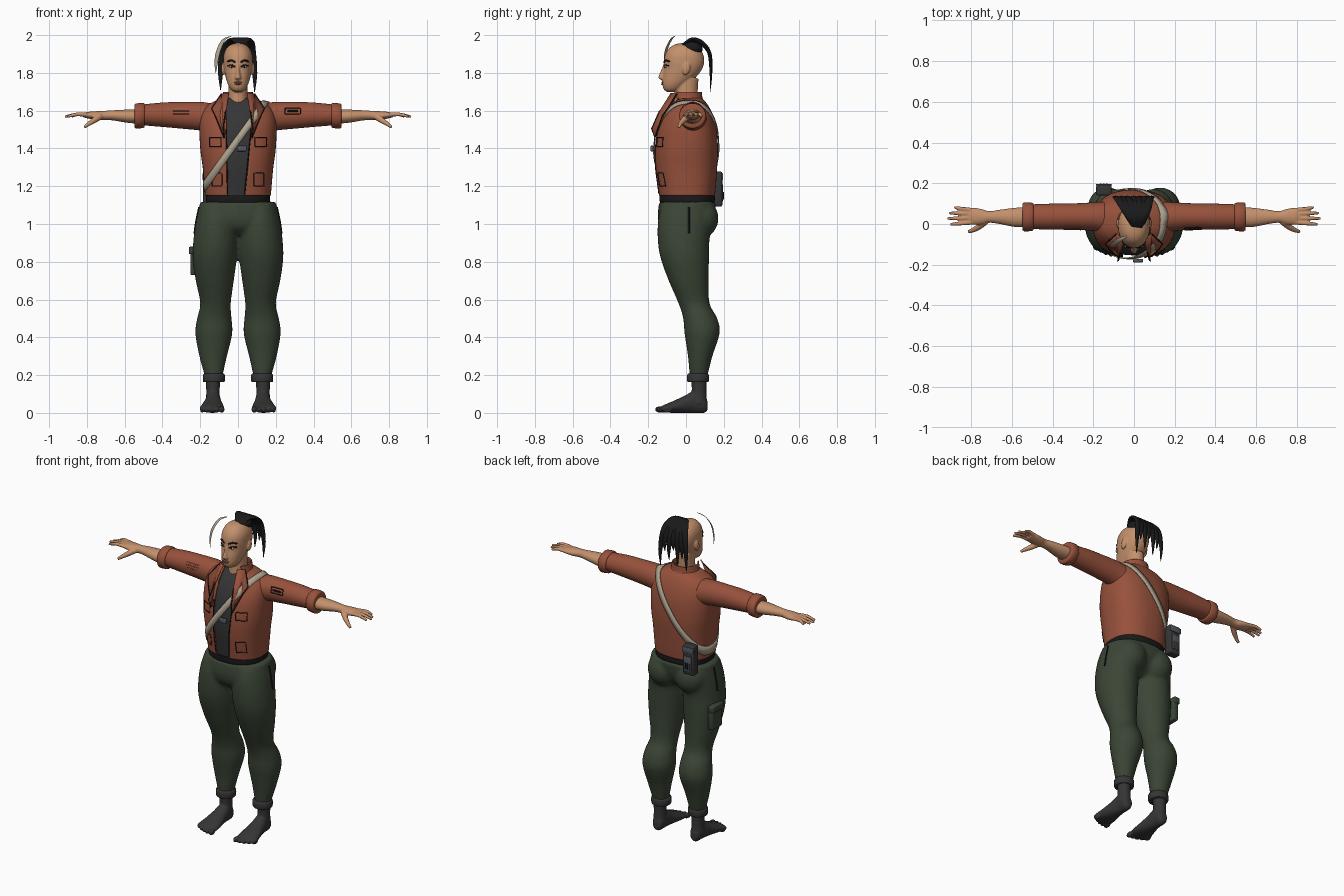
import bpy, bmesh, math
from mathutils import Vector, Matrix
from mathutils.bvhtree import BVHTree

if "Cube" in bpy.data.objects:
    bpy.data.objects.remove(bpy.data.objects["Cube"])


def material(name, r, g, b):
    m = bpy.data.materials.new(name)
    m.use_nodes = True
    m.diffuse_color = (r, g, b, 1)
    m.node_tree.nodes["Principled BSDF"].inputs["Base Color"].default_value = (r, g, b, 1)
    return m


SKIN = material("skin", .55, .28, .15)
RUST = material("rust_cloth", .31, .083, .045)
GREEN = material("green_cloth", .043, .06, .036)
DARK = material("dark_cloth", .036, .036, .038)
BLACK = material("black", .01, .01, .011)
BONE = material("bone_strap", .42, .36, .27)
LIP = material("lip", .33, .13, .09)
GREY = material("grey_metal", .09, .1, .115)
WHITE = material("eye_white", .65, .62, .58)


def spline(rows, steps):
    """Catmull-Rom through a list of tuples."""
    out = []
    for i in range(len(rows) - 1):
        a, b, c, d = (rows[max(0, min(len(rows) - 1, i + k))] for k in (-1, 0, 1, 2))
        for s in range(steps):
            t = s / steps
            out.append(tuple(q + .5 * t * (r - p + t * (2*p - 5*q + 4*r - w + t * (3*q - 3*r + w - p)))
                             for p, q, r, w in zip(a, b, c, d)))
    return out + [tuple(rows[-1])]


def skin_rings(bm, rings, caps=True):
    vs = [[bm.verts.new(p) for p in ring] for ring in rings]
    n = len(vs[0])
    for lo, hi in zip(vs, vs[1:]):
        for i in range(n):
            bm.faces.new((lo[i], lo[(i + 1) % n], hi[(i + 1) % n], hi[i]))
    if caps:
        bm.faces.new(vs[0][::-1])
        bm.faces.new(vs[-1])


def loft(bm, rows, axis="z", seg=32, power=2, steps=4, caps=True):
    """Rows are (position, a min, a max, b min, b max) along the axis."""
    rings = []
    for t, a0, a1, b0, b1 in spline(rows, steps):
        ring = []
        for i in range(seg):
            c, s = math.cos(math.tau * i / seg), math.sin(math.tau * i / seg)
            c, s = (math.copysign(abs(k) ** (2 / power), k) for k in (c, s))
            a, b = (a0 + a1 + (a1 - a0) * c) / 2, (b0 + b1 + (b1 - b0) * s) / 2
            ring.append({"z": (a, b, t), "x": (t, a, b), "y": (a, t, b)}[axis])
        rings.append(ring)
    skin_rings(bm, rings, caps)


def tube(bm, pts, radii, side=(1, 0, 0), flat=1, seg=8, steps=1):
    data = spline([tuple(p) + (r,) for p, r in zip(pts, radii)], steps)
    pos, rings = [Vector(d[:3]) for d in data], []
    for i, p in enumerate(pos):
        tan = (pos[min(i + 1, len(pos) - 1)] - pos[max(i - 1, 0)]).normalized()
        u = Vector(side)
        u = (u - tan * u.dot(tan)).normalized()
        v = tan.cross(u)
        rings.append([p + data[i][3] * (u * math.cos(math.tau * k / seg) + v * flat * math.sin(math.tau * k / seg))
                      for k in range(seg)])
    skin_rings(bm, rings)


def ball(bm, centre, size, tilt=0):
    m = Matrix.Translation(centre) @ Matrix.Rotation(tilt, 4, "X") @ Matrix.Diagonal((*size, 1))
    bmesh.ops.create_uvsphere(bm, u_segments=20, v_segments=12, radius=1, matrix=m)


def box(bm, centre, size, bevel=.004):
    m = Matrix.Translation(centre) @ Matrix.Diagonal((*size, 1))
    new = bmesh.ops.create_cube(bm, size=1, matrix=m)["verts"]
    edges = list({e for v in new for e in v.link_edges})
    bmesh.ops.bevel(bm, geom=edges, offset=bevel, segments=2, affect="EDGES", profile=.5)


def mirror(bm):
    geo = bmesh.ops.duplicate(bm, geom=bm.verts[:] + bm.edges[:] + bm.faces[:])["geom"]
    bmesh.ops.scale(bm, vec=(-1, 1, 1), verts=[g for g in geo if isinstance(g, bmesh.types.BMVert)])
    bmesh.ops.reverse_faces(bm, faces=[g for g in geo if isinstance(g, bmesh.types.BMFace)])


def finish(name, bm, mat, voxel=0, relax=4, thick=0, angle=50):
    bmesh.ops.recalc_face_normals(bm, faces=bm.faces)
    me = bpy.data.meshes.new(name)
    bm.to_mesh(me)
    me.materials.append(mat)
    me.shade_smooth()
    me.set_sharp_from_angle(angle=math.radians(angle))
    ob = bpy.data.objects.new(name, me)
    bpy.context.scene.collection.objects.link(ob)
    if voxel:
        r = ob.modifiers.new("blend", "REMESH")
        r.mode, r.voxel_size, r.use_smooth_shade = "VOXEL", voxel, True
        s = ob.modifiers.new("relax", "SMOOTH")
        s.factor, s.iterations = .5, relax
    if thick:
        ob.modifiers.new("thickness", "SOLIDIFY").thickness = thick
    return ob


def part(name, mat, *calls, both=False, **kw):
    """Each call is (builder, arguments...)."""
    bm = bmesh.new()
    for fn, *args in calls:
        opts = args.pop() if isinstance(args[-1], dict) else {}
        fn(bm, *args, **opts)
    if both:
        mirror(bm)
    tree = BVHTree.FromBMesh(bm)
    finish(name, bm, mat, **kw)
    return tree


def sym(rows):
    return [(z, -x, x, a, b) for z, x, a, b in rows]


def drape(tree, pts, steps=6):
    """Drop (x, z) points onto a surface from the front."""
    fine = [Vector(a).lerp(Vector(b), k / steps) for a, b in zip(pts, pts[1:]) for k in range(steps)] + [Vector(pts[-1])]
    hits = [tree.ray_cast(Vector((p.x, -1, p.y)), Vector((0, 1, 0)))[0] for p in fine]
    return [h for h in hits if h]


def rect(x, z, w, h):
    return [(x - w, z - h), (x + w, z - h), (x + w, z + h), (x - w, z + h), (x - w, z - h)]


def line(name, tree, pts, mat=BLACK, r=.003):
    path = drape(tree, pts)
    part(name, mat, (tube, path, [r] * len(path), {"side": (.3, 1, .2), "seg": 6}))


# trousers: legs, hips and seat blended together
bm = bmesh.new()
loft(bm, [(.18, .085, .172, .02, .11), (.3, .058, .205, .01, .14), (.42, .03, .226, -.008, .178),
          (.5, .034, .217, -.015, .166), (.58, .038, .2, -.04, .125), (.7, .022, .224, -.092, .12),
          (.82, .006, .24, -.135, .122), (.92, 0, .236, -.15, .125), (1.02, .005, .222, -.148, .14),
          (1.09, .02, .205, -.13, .14)])
ball(bm, (.095, .075, 1.03), (.1, .098, .105))
mirror(bm)
loft(bm, sym([(.94, .1, -.09, .07), (.98, .19, -.135, .12), (1.04, .214, -.15, .15), (1.118, .2, -.142, .16)]), power=2.3)
leg_tree = BVHTree.FromBMesh(bm)
finish("trousers", bm, GREEN, voxel=.011, relax=5)
seam = [leg_tree.ray_cast(Vector((1, .015, z / 100)), Vector((-1, 0, 0)))[0] for z in range(95, 111, 2)]
part("pocket_seams", BLACK, (tube, seam, [.005] * len(seam), {"side": (0, 1, 0)}), both=True)
part("ankle_cuffs", DARK, (loft, [(.163, .074, .182, .01, .117), (.17, .07, .186, .006, .121),
     (.2, .07, .186, .006, .121), (.208, .076, .18, .012, .115)], {"steps": 2}), both=True)
part("thigh_pocket", GREEN, (box, (-.235, .045, .8), (.035, .1, .14), .008), (box, (-.24, .045, .86), (.04, .11, .04), .006))

# feet with toes
toes = [(ball, (.086 + .026 * i, -.138 + .004 * i * i * .6, .018), (.015 - .0012 * i, .026, .017)) for i in range(5)]
part("feet", DARK,
     (loft, [(.114, .112, .15, .015, .06), (.095, .098, .164, 0, .1), (.05, .092, .17, 0, .12), (0, .086, .18, 0, .095),
             (-.06, .076, .195, 0, .066), (-.11, .073, .204, .002, .045), (-.13, .085, .19, .006, .035)], "y"),
     (loft, [(.05, .092, .172, .02, .112), (.11, .097, .168, .03, .108), (.19, .093, .172, .028, .108)]),
     *toes, both=True, voxel=.005, relax=2)

# torso layers
torso = [(1.15, .174, -.143, .153), (1.2, .178, -.15, .158), (1.3, .187, -.164, .165), (1.4, .2, -.166, .169),
         (1.5, .204, -.152, .162), (1.57, .198, -.125, .145), (1.62, .172, -.095, .122), (1.65, .125, -.07, .1),
         (1.668, .075, -.055, .08)]
part("shirt", DARK, (loft, sym([(z, x - .014, a + .013, b - .014) for z, x, a, b in torso]), {"power": 2.4, "seg": 48}))
part("belt", BLACK, (loft, sym([(1.1, .165, -.13, .14), (1.122, .17, -.14, .152), (1.15, .17, -.141, .152)]), {"power": 2.4}))

bm = bmesh.new()
loft(bm, sym(torso), power=2.4, seg=64, caps=False)
edges = [(Vector((-.055, 0, 1.15)), Vector((-.062, 0, 1.52))), (Vector((.036, 0, 1.15)), Vector((.07, 0, 1.52)))]
cuts = [(a, (b - a).cross(Vector((0, 1, 0))).normalized()) for a, b in edges]
for co, no in cuts:
    bmesh.ops.bisect_plane(bm, geom=bm.verts[:] + bm.edges[:] + bm.faces[:], plane_co=co, plane_no=no)
gap = [f for f in bm.faces if f.calc_center_median().y < 0
       and (f.calc_center_median() - cuts[0][0]).dot(cuts[0][1]) * (f.calc_center_median() - cuts[1][0]).dot(cuts[1][1]) < 0]
bmesh.ops.delete(bm, geom=gap, context="FACES")
finish("jacket", bm, RUST, thick=.01)

# sleeves and rolled cuffs
sleeve = [(.1, -.05, .11, 1.47, 1.628), (.15, -.045, .11, 1.48, 1.64), (.2, -.034, .106, 1.495, 1.646),
          (.3, -.028, .101, 1.505, 1.646), (.4, -.028, .1, 1.514, 1.643), (.51, -.024, .096, 1.523, 1.632)]
sleeve_tree = part("sleeves", RUST, (loft, sleeve, "x"), both=True)
part("sleeve_cuffs", RUST, (loft, [(.494, -.025, .097, 1.518, 1.632), (.5, -.034, .104, 1.509, 1.641),
     (.54, -.036, .106, 1.505, 1.638), (.548, -.026, .096, 1.514, 1.629)], "x", {"steps": 2}), both=True)
body = bmesh.new()
loft(body, sym(torso), power=2.4, seg=64)
body_tree = BVHTree.FromBMesh(body)
loft(body, sleeve, "x")
outer_tree = BVHTree.FromBMesh(body)

# stitched outlines
for x in (-.12, .12):
    side = "left" if x > 0 else "right"
    line(side + "_chest_pocket", body_tree, rect(x, 1.435, .03, .024))
    line(side + "_hip_pocket", body_tree, rect(x * .93, 1.235, .026, .034))
for z in (1.582, 1.598, 1.612):
    line("right_sleeve_stripe", sleeve_tree, [(-.345, z), (-.26, z)], LIP, .002)
line("left_sleeve_patch", sleeve_tree, rect(.29, 1.598, .04, .016))
line("left_sleeve_patch_bar", sleeve_tree, [(.262, 1.598), (.318, 1.598)], BLACK, .005)
for (a, b), name in zip(edges, ("right", "left")):
    line(name + "_jacket_edge", body_tree, [(a.x, 1.16), (b.x, 1.5)], BLACK, .0035)

# lapels and standing collar
flap = [(.05, -.08, 1.695), (.088, -.05, 1.69), (.14, -.098, 1.612), (.122, -.125, 1.575),
        (.074, -.165, 1.455), (.08, -.182, 1.505), (.066, -.14, 1.6)]


def sheet(bm, pts):
    bmesh.ops.triangulate(bm, faces=[bm.faces.new([bm.verts.new(p) for p in pts])])


part("lapels", RUST, (sheet, flap), both=True, thick=.006)
part("lapel_trim", BLACK, (tube, flap[1:], [.003] * 6, {"side": (.3, 1, .2), "seg": 6}), both=True)
bm = bmesh.new()
loft(bm, sym([(1.635, .1, -.085, .105), (1.665, .084, -.075, .088), (1.7, .078, -.072, .084)]), caps=False)
bmesh.ops.delete(bm, geom=[f for f in bm.faces if f.calc_center_median().y < -.045], context="FACES")
finish("collar", bm, RUST, thick=.007)

# cross-body strap following the jacket, with buckle and pouch
centre, up = Vector((-.02, 0, 1.42)), Vector((.32, 0, .44)).normalized()
across = up.cross(Vector((0, 1, 0)))
bm = bmesh.new()
rows = []
for i in range(72):
    d = up * math.cos(math.tau * i / 72) + Vector((0, math.sin(math.tau * i / 72), 0))
    row = []
    for w in (-.018, .018):
        hit = outer_tree.ray_cast(centre + across * w + d, -d)[0]
        row.append(bm.verts.new(hit + d * .008))
    rows.append(row)
for a, b in zip(rows, rows[1:] + rows[:1]):
    bm.faces.new((a[0], a[1], b[1], b[0]))
finish("strap", bm, BONE, thick=.006)
part("strap_buckle", GREY, (box, (.02, -.18, 1.4), (.05, .016, .03)))
part("pouch", DARK, (box, (-.148, .166, 1.185), (.075, .052, .185), .008))
part("pouch_panel", GREY, (box, (-.148, .193, 1.165), (.05, .008, .09), .002), (box, (-.148, .192, 1.25), (.078, .008, .035), .002))
part("pouch_buttons", BLACK, *[(box, (-.163 + .015 * i, .197, 1.15), (.008, .006, .04), .001) for i in range(3)])

# forearms and hands
fingers = [(tube, [(.79, b, 1.577), (.85, (b + t) / 2, 1.581), (x, t, 1.568)], [.0115, .0105, .007],
            {"side": (0, 1, 0), "steps": 3})
           for b, t, x in ((.008, -.002, .903), (.03, .027, .917), (.05, .054, .908), (.068, .082, .882))]
part("arms", SKIN,
     (loft, [(.5, -.012, .084, 1.53, 1.606), (.58, -.015, .08, 1.535, 1.606), (.66, 0, .07, 1.548, 1.602),
             (.71, .006, .063, 1.551, 1.599), (.75, -.003, .074, 1.552, 1.597), (.79, -.004, .08, 1.558, 1.594),
             (.82, 0, .078, 1.565, 1.588)], "x"),
     (tube, [(.73, .012, 1.57), (.76, -.012, 1.55), (.79, -.03, 1.53), (.815, -.038, 1.512)], [.018, .016, .012, .008],
      {"side": (0, 1, 0), "steps": 3}),
     *fingers, both=True, voxel=.0045, relax=2)

# head, neck, nose and ears
head_tree = part("head", SKIN,
     (loft, sym([(1.699, .018, -.1, -.06), (1.712, .038, -.117, -.03), (1.74, .054, -.125, .005), (1.78, .066, -.124, .055),
                 (1.82, .074, -.117, .085), (1.86, .078, -.117, .097), (1.9, .075, -.109, .09), (1.932, .06, -.088, .068),
                 (1.95, .038, -.06, .038), (1.958, .008, -.025, .005)]), {"power": 2.15}),
     (loft, sym([(1.6, .06, -.065, .07), (1.68, .05, -.06, .062), (1.77, .05, -.055, .066)])),
     (loft, sym([(1.762, .009, -.132, -.1), (1.772, .018, -.145, -.1), (1.785, .014, -.144, -.1),
                 (1.815, .009, -.132, -.1), (1.85, .008, -.118, -.1)])),
     (ball, (.078, .002, 1.822), (.011, .02, .034), -.2), (ball, (-.078, .002, 1.822), (.011, .02, .034), -.2),
     voxel=.005, relax=2)
part("lips", LIP, (ball, (0, -.124, 1.749), (.022, .007, .005)), (ball, (0, -.124, 1.741), (.018, .008, .005)))
part("eyes", WHITE, (ball, (.033, -.108, 1.833), (.014, .007, .006)), both=True)
part("irises", BLACK, (ball, (.033, -.113, 1.833), (.006, .003, .006)), both=True)
brow = drape(head_tree, [(.014, 1.857), (.036, 1.867), (.058, 1.86)], 4)
lid = drape(head_tree, [(.016, 1.832), (.032, 1.842), (.054, 1.838)], 4)
part("eyebrows", BLACK, (tube, brow, [.005] * 8 + [.002], {"side": (0, 0, 1)}), both=True)
part("eyelids", BLACK, (tube, lid, [.0035] * 9, {"side": (0, 0, 1)}), both=True)

# swept-back crest of hair locks and a pale curved feather
locks = []
for i, end in enumerate((1.71, 1.78, 1.73, 1.82, 1.75, 1.8, 1.7)):
    x = -.092 + .03 * i
    locks.append((tube, [(.015 + x * .15, -.015, 1.95), (.015 + x * .3, .03, 1.975), (.01 + x * .6, .08, 1.962),
                         (x * .85, .122, 1.91), (x, .132, (1.9 + end) / 2), (x, .128, end)],
                  [.012, .024, .024, .02, .014, .002], {"flat": .5, "steps": 4}))
part("hair_locks", BLACK, *locks)
part("hair_base", BLACK, (ball, (.015, .035, 1.935), (.05, .055, .036), -.3))
part("feather", BONE, (tube, [(-.035, -.06, 1.995), (-.075, -.08, 1.975), (-.103, -.105, 1.92), (-.115, -.112, 1.86),
     (-.118, -.11, 1.8)], [.004, .011, .013, .011, .002], {"side": (1, -.6, 0), "flat": .15, "steps": 5}))
